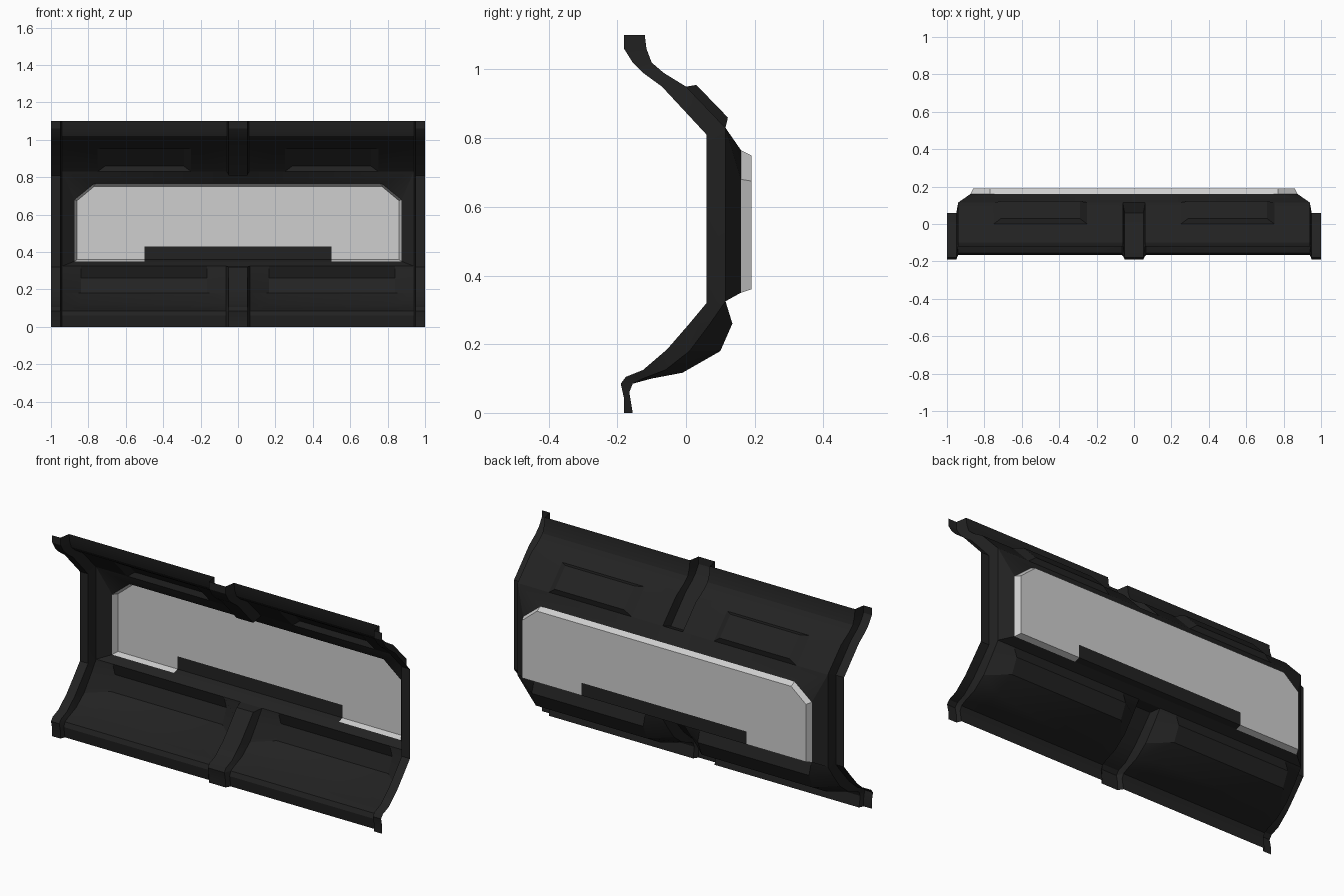
import bpy, bmesh, math

if "Cube" in bpy.data.objects:
    bpy.data.objects.remove(bpy.data.objects["Cube"])


def material(name, v):
    m = bpy.data.materials.new(name)
    m.diffuse_color = (v, v, v, 1)
    m.use_nodes = True
    m.node_tree.nodes["Principled BSDF"].inputs["Base Color"].default_value = m.diffuse_color
    return m


DARK = material("dark_metal", 0.016)
GLASS = material("pale_glass", 0.62)


def build(name, faces, mats):
    """Make the +x half from (points, material index) faces, then mirror it."""
    bm = bmesh.new()
    for pts, mi in faces:
        f = bm.faces.new([bm.verts.new(p) for p in pts])
        f.material_index = mi
    bmesh.ops.remove_doubles(bm, verts=bm.verts, dist=0.0005)
    bmesh.ops.recalc_face_normals(bm, faces=bm.faces)
    # the sheet faces the room (-y)
    if sum(f.normal.y * f.calc_area() for f in bm.faces) > 0:
        bmesh.ops.reverse_faces(bm, faces=bm.faces)
    me = bpy.data.meshes.new(name)
    bm.to_mesh(me)
    bm.free()
    ob = bpy.data.objects.new(name, me)
    bpy.context.collection.objects.link(ob)
    for m in mats:
        me.materials.append(m)
    mod = ob.modifiers.new("mirror", 'MIRROR')
    mod.use_clip = True
    bpy.ops.object.select_all(action='DESELECT')
    ob.select_set(True)
    bpy.context.view_layer.objects.active = ob
    bpy.ops.object.shade_smooth_by_angle(angle=math.radians(25))
    return ob


def loft(columns, skip=()):
    """Quads between (x, profile) columns; profile points are (y, z)."""
    out = []
    for c in range(len(columns) - 1):
        (xa, a), (xb, b) = columns[c], columns[c + 1]
        for r in range(len(a) - 1):
            if (c, r) not in skip:
                out.append(([(xa, *a[r]), (xb, *b[r]), (xb, *b[r + 1]), (xa, *a[r + 1])], 0))
    return out


def bridge(a, b):
    n = len(a)
    return [([a[i], a[(i + 1) % n], b[(i + 1) % n], b[i]], 0) for i in range(n)]


# Cross-sections (y, z) of the ribs, the sheet between them and the lower bulges
rib_up = [(-.18, 1.1), (-.18, 1.06), (-.155, 1.02), (-.125, .99), (-.07, .95), (.06, .81)]
sheet_up = [(-.12, 1.1), (-.115, 1.06), (-.10, 1.02), (-.065, .99), (0, .95), (.115, .83)]
rib_low = [(.06, .32), (.01, .26), (-.055, .185), (-.125, .125),
           (-.175, .105), (-.19, .085), (-.18, .04), (-.18, 0)]
sheet_low = [(.115, .325), (.07, .26), (.01, .18), (-.06, .125),
             (-.125, .1), (-.155, .085), (-.165, .06), (-.155, 0)]
bulge_low = [(.115, .325), (.135, .26), (.10, .18), (-.01, .117),
             (-.10, .1), (-.155, .085), (-.165, .06), (-.155, 0)]

# Upper wall with side rib, centre rib and recessed box
upper = loft([(1, rib_up), (.95, rib_up), (.94, sheet_up), (.75, sheet_up),
              (.25, sheet_up), (.06, sheet_up), (.05, rib_up), (0, rib_up)], skip={(3, 4)})
rim = [(.25, 0, .95), (.75, 0, .95), (.75, .115, .83), (.25, .115, .83)]
pocket = [(.29, .03, .955), (.71, .03, .955), (.71, .122, .86), (.29, .122, .86)]
upper += bridge(rim, pocket) + [(pocket, 0)]

# Lower wall with bulged panel
lower = loft([(1, rib_low), (.95, rib_low), (.94, sheet_low), (.84, bulge_low),
              (.165, bulge_low), (.065, sheet_low), (.05, rib_low), (0, rib_low)])

# Caps where the centre rib meets the window frame
caps = [([(0, .06, .81), (.05, .06, .81), (.06, .115, .83), (0, .115, .83)], 0),
        ([(0, .06, .32), (.05, .06, .32), (.065, .115, .325), (0, .115, .325)], 0)]

# Side ribs beside the window
mid_rib = [rib_up[-1], rib_low[0]]
sides = loft([(1, mid_rib), (.95, mid_rib), (.94, [sheet_up[-1], sheet_low[0]])])

# Sloped window frame
o = [(x, .115, z) for x, z in ((0, .325), (.94, .325), (.94, .83), (0, .83))]
i = [(x, .16, z) for x, z in ((0, .35), (.5, .35), (.875, .35), (.875, .68), (.77, .765), (0, .765))]
frame = [([o[0], o[1], i[2], i[1], i[0]], 0), ([o[1], o[2], i[3], i[2]], 0),
         ([o[2], i[4], i[3]], 0), ([o[2], o[3], i[5], i[4]], 0)]

build("wall_panel", upper + lower + caps + sides + frame, [DARK])

# Window pane with bevelled rim and dark sill
p = [(x, .19, z) for x, z in ((0, .36), (.5, .36), (.86, .36), (.86, .675), (.77, .75), (0, .75))]
s = [(0, .19, .43), (.5, .19, .43)]
pane = [([i[k], i[k + 1], p[k + 1], p[k]], 1 if k == 0 else 0) for k in range(5)]
pane += [([p[0], p[1], s[1], s[0]], 1), ([s[0], s[1], p[1], p[2], p[3], p[4], p[5]], 0)]
build("window_pane", pane, [GLASS, DARK])
